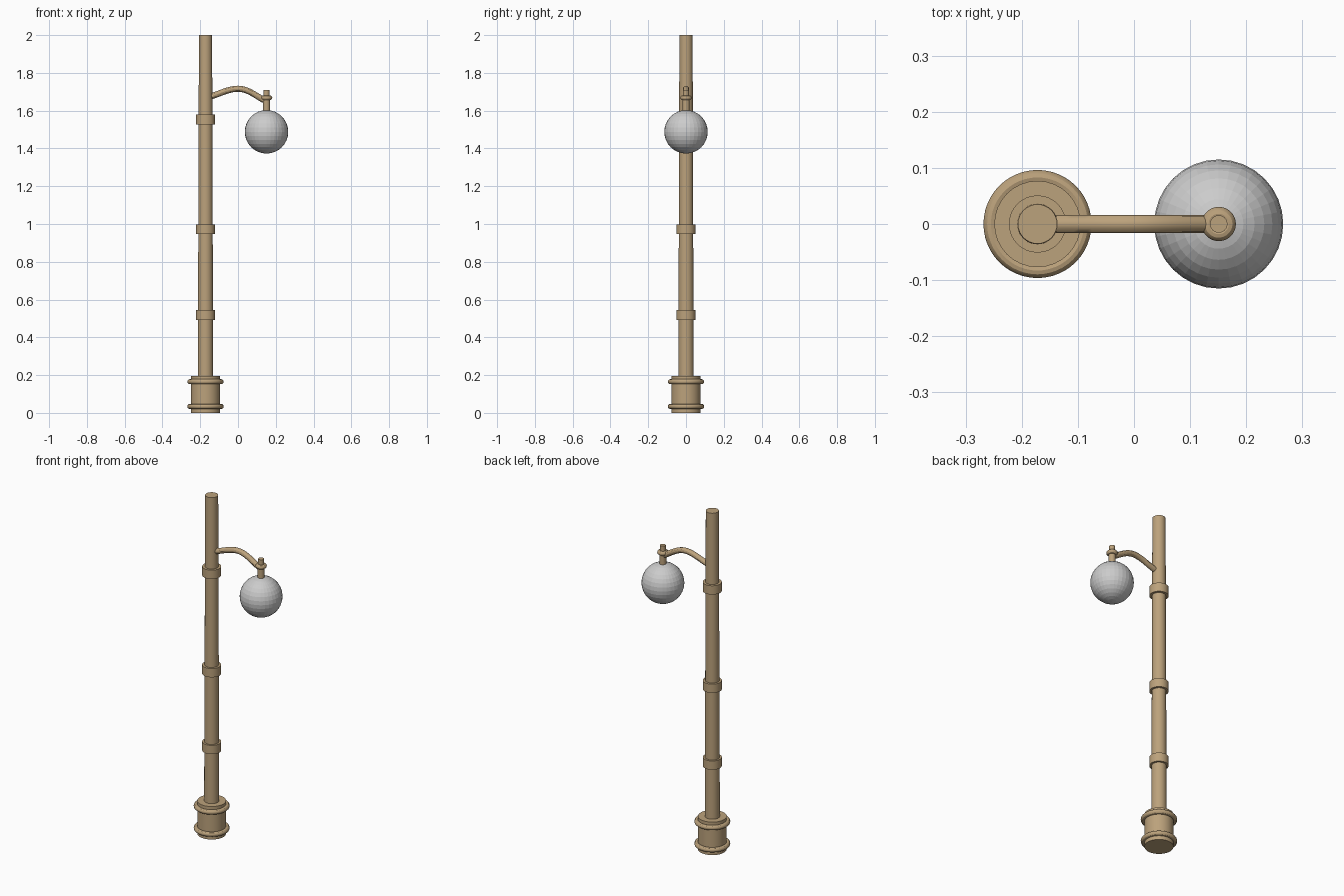
import bpy

if "Cube" in bpy.data.objects:
    bpy.data.objects.remove(bpy.data.objects["Cube"])

POLE_X, LAMP_X = -0.172, 0.151

bronze = bpy.data.materials.new("bronze")
bronze.diffuse_color = (0.50, 0.36, 0.20, 1)
bronze.use_nodes = True
bronze.node_tree.nodes["Principled BSDF"].inputs["Base Color"].default_value = bronze.diffuse_color


def finish(name, mat=bronze, smooth=True):
    ob = bpy.context.object
    ob.name = name
    if mat:
        ob.data.materials.append(mat)
    if smooth:
        bpy.ops.object.shade_smooth_by_angle()
    return ob


def cylinder(name, x, z0, z1, r0, r1=None):
    bpy.ops.mesh.primitive_cone_add(vertices=32, radius1=r0, radius2=r1 or r0,
                                    depth=z1 - z0, location=(x, 0, (z0 + z1) / 2))
    return finish(name)


def ring(name, x, z, major, minor):
    bpy.ops.mesh.primitive_torus_add(major_segments=48, minor_segments=12, major_radius=major,
                                     minor_radius=minor, location=(x, 0, z))
    return finish(name)


# Base drum with two rounded mouldings
cylinder("base", POLE_X, 0, 0.195, 0.077)
for i, z in enumerate((0.034, 0.165)):
    ring(f"base_ring_{i + 1}", POLE_X, z, 0.083, 0.0133)

# Tapered pole with three collars
cylinder("pole", POLE_X, 0.0, 2.0, 0.041, 0.035)
for i, z in enumerate((0.518, 0.972, 1.553)):
    cylinder(f"pole_collar_{i + 1}", POLE_X, z - 0.026, z + 0.026, 0.051)

# Curved arm swept along a bezier path
curve = bpy.data.curves.new("arm", 'CURVE')
curve.dimensions = '3D'
curve.bevel_depth = 0.016
curve.bevel_resolution = 4
curve.resolution_u = 12
curve.use_fill_caps = True
spline = curve.splines.new('BEZIER')
spline.bezier_points.add(2)
path = [((-0.14, 1.677), (0.045, 0.013)), ((0.0, 1.716), (0.05, 0.0)), ((0.138, 1.655), (0.045, -0.026))]
for p, ((x, z), (dx, dz)) in zip(spline.bezier_points, path):
    p.handle_left_type = p.handle_right_type = 'FREE'
    p.co = (x, 0, z)
    p.handle_left = (x - dx, 0, z - dz)
    p.handle_right = (x + dx, 0, z + dz)
arm = bpy.data.objects.new("arm", curve)
bpy.context.collection.objects.link(arm)
bpy.ops.object.select_all(action='DESELECT')
arm.select_set(True)
bpy.context.view_layer.objects.active = arm
bpy.ops.object.convert(target='MESH')
finish("arm")

# Lamp hanger: stem, ring and top peg
cylinder("lamp_stem", LAMP_X, 1.59, 1.67, 0.0185)
ring("lamp_stem_ring", LAMP_X, 1.668, 0.018, 0.0125)
cylinder("lamp_peg", LAMP_X, 1.66, 1.71, 0.0155)

# Globe
bpy.ops.mesh.primitive_uv_sphere_add(segments=32, ring_count=16, radius=0.115,
                                     location=(LAMP_X, 0, 1.488))
finish("globe", mat=None, smooth=False)
